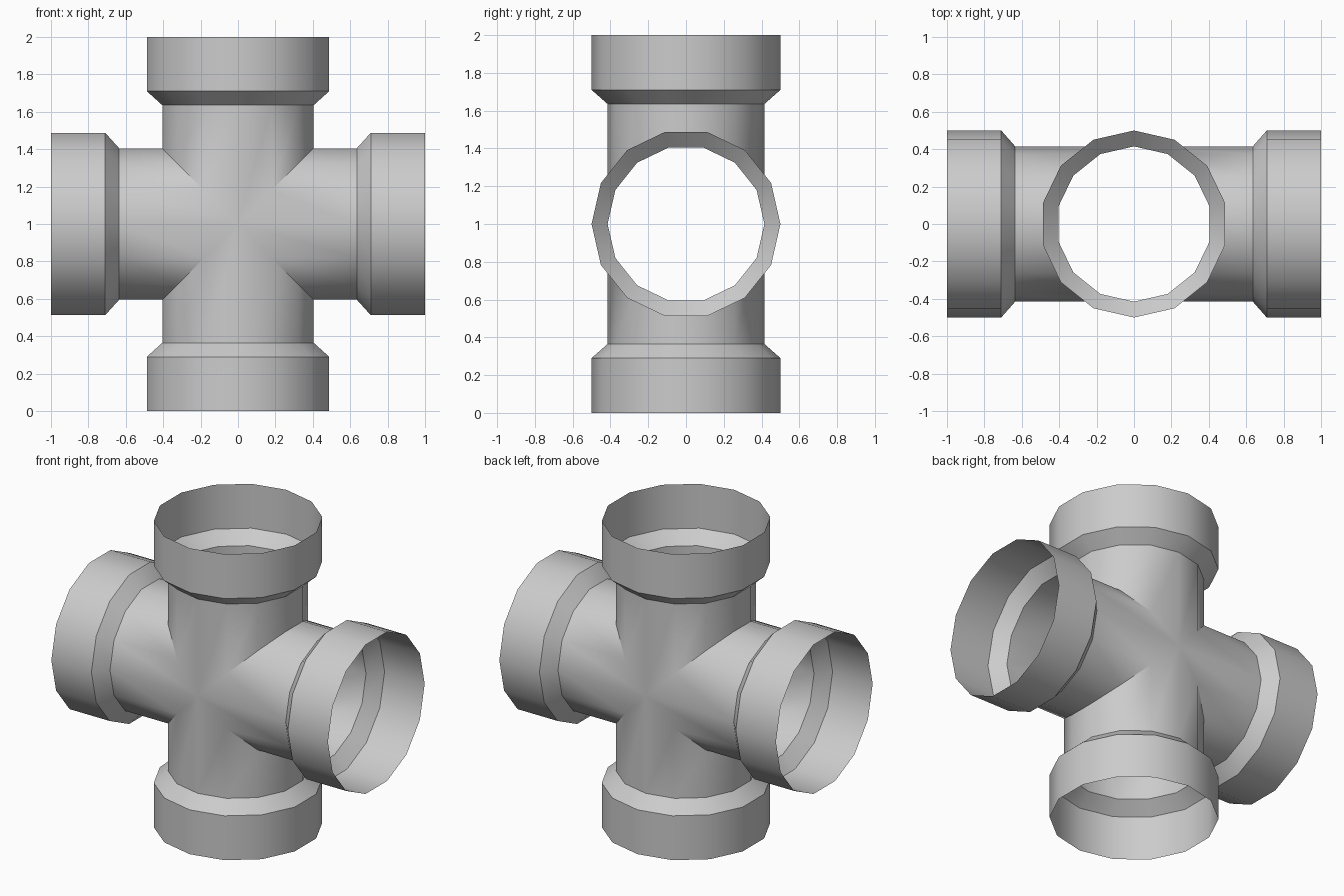
import bpy
import bmesh
from math import sin, cos, pi, radians
from mathutils import Matrix, Vector

if "Cube" in bpy.data.objects:
    bpy.data.objects.remove(bpy.data.objects["Cube"], do_unlink=True)

SIDES = 14
PIPE_R = 0.415
SOCKET_R = 0.5

grey = bpy.data.materials.new("light grey")
grey.use_nodes = True
colour = (0.6, 0.6, 0.6, 1)
grey.diffuse_color = colour
grey.node_tree.nodes["Principled BSDF"].inputs["Base Color"].default_value = colour


def ring(bm, turn, radius, distance):
    """One ring across an arm; distance None follows the mitre joint."""
    verts = []
    for i in range(SIDES):
        a = 2 * pi * i / SIDES
        u = radius * sin(a)
        along = abs(u) if distance is None else distance
        verts.append(bm.verts.new(turn @ Vector((along, radius * cos(a), u))))
    return verts


def add_arm(bm, turn):
    # Mitre, pipe end, flare end, open socket mouth
    profile = [(PIPE_R, None), (PIPE_R, 0.635), (SOCKET_R, 0.71), (SOCKET_R, 1)]
    rings = [ring(bm, turn, r, d) for r, d in profile]
    for inner, outer in zip(rings, rings[1:]):
        for i in range(SIDES):
            j = (i + 1) % SIDES
            bm.faces.new((inner[i], inner[j], outer[j], outer[i]))


# Four open arms, welded along the mitres
bm = bmesh.new()
for k in range(4):
    add_arm(bm, Matrix.Rotation(k * pi / 2, 3, "Y"))
bmesh.ops.remove_doubles(bm, verts=bm.verts, dist=0.0005)

mesh = bpy.data.meshes.new("cross_pipe")
bm.to_mesh(mesh)
bm.free()
mesh.materials.append(grey)
pipe = bpy.data.objects.new("cross_pipe", mesh)
bpy.context.collection.objects.link(pipe)
mesh.transform(Matrix.Translation((0, 0, 1)))

# Smooth tube walls with crisp flares and mitres
bpy.ops.object.select_all(action="DESELECT")
pipe.select_set(True)
bpy.context.view_layer.objects.active = pipe
bpy.ops.object.shade_smooth_by_angle(angle=radians(30))
